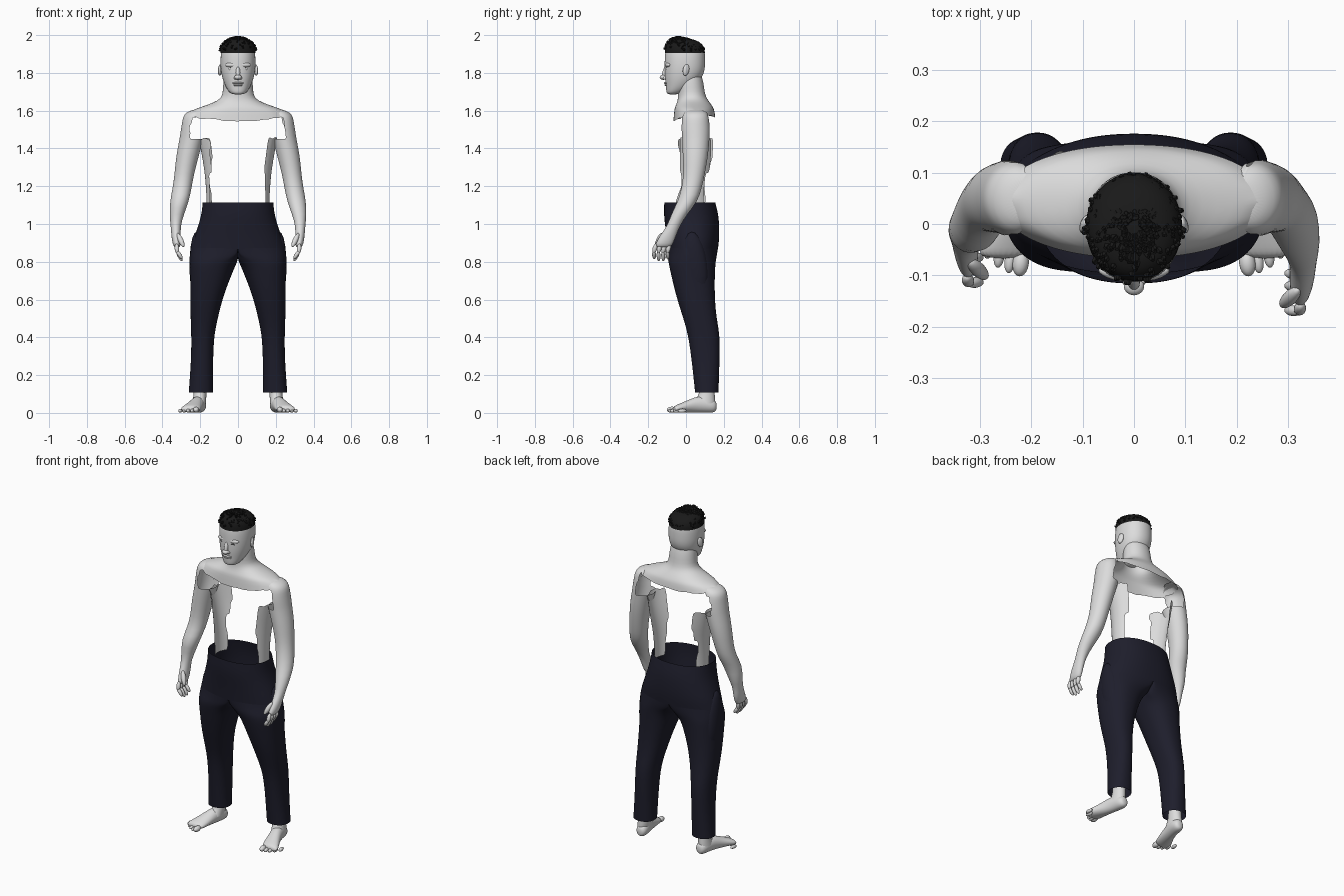
import bpy, bmesh, math, random
from mathutils import Vector, Matrix, Euler

random.seed(4)
if "Cube" in bpy.data.objects:
    bpy.data.objects.remove(bpy.data.objects["Cube"])


def material(name, rgb):
    m = bpy.data.materials.new(name)
    m.use_nodes = True
    m.diffuse_color = (*rgb, 1)
    bsdf = next(n for n in m.node_tree.nodes if n.type == 'BSDF_PRINCIPLED')
    bsdf.inputs["Base Color"].default_value = (*rgb, 1)
    bsdf.inputs["Roughness"].default_value = 0.8
    return m


SKIN = material("pale grey skin", (0.72, 0.72, 0.72))
CLOTH = material("dark navy cloth", (0.013, 0.013, 0.025))
HAIR = material("black hair", (0.01, 0.01, 0.01))


def finish(name, bm, mat, levels=0, smooth=True):
    bmesh.ops.recalc_face_normals(bm, faces=bm.faces)
    for f in bm.faces:
        f.smooth = smooth
    mesh = bpy.data.meshes.new(name)
    bm.to_mesh(mesh)
    bm.free()
    mesh.materials.append(mat)
    ob = bpy.data.objects.new(name, mesh)
    bpy.context.collection.objects.link(ob)
    if levels:
        sub = ob.modifiers.new("smooth", 'SUBSURF')
        sub.levels = sub.render_levels = levels
    return ob


def tube(name, rings, mat, side=0, n=24, power=2, caps="", upright=True,
         drop=0, ragged=0, cut=None, levels=1):
    """Loft elliptical rings (x, y, z, half width, half depth).

    A side of 1 or -1 keeps the part on that side of the body; drop lowers the last ring."""
    bm = bmesh.new()
    rows = []
    for x, y, z, a, b in rings:
        last = len(rows) == len(rings) - 1
        row = []
        for i in range(n):
            t = math.tau * i / n
            c, s = math.cos(t), math.sin(t)
            u = x + math.copysign(abs(c) ** (2 / power), c) * a
            v = math.copysign(abs(s) ** (2 / power), s) * b
            if side:
                u = max(u, 0) * side
            w = last * (random.uniform(-ragged, ragged) - drop * max(-s, s * .6))
            row.append(bm.verts.new((u, y + v, z + w) if upright else (u, y, z + v)))
        rows.append(row)
    for r, q in zip(rows, rows[1:]):
        for i in range(n):
            j = (i + 1) % n
            bm.faces.new((r[i], r[j], q[j], q[i]))
    if "s" in caps:
        bm.faces.new(rows[0])
    if "e" in caps:
        bm.faces.new(rows[-1])
    if cut:
        gone = [f for f in bm.faces if cut(f.calc_center_median())]
        bmesh.ops.delete(bm, geom=gone, context='FACES')
    return finish(name, bm, mat, levels)


def blob(name, loc, size, mat, rot=(0, 0, 0)):
    bm = bmesh.new()
    m = Matrix.LocRotScale(Vector(loc), Euler(rot), Vector(size))
    bmesh.ops.create_uvsphere(bm, u_segments=16, v_segments=10, radius=1, matrix=m)
    return finish(name, bm, mat)


def digit(name, a, b, r, side):
    """Tapered finger or toe between two points."""
    a, b = Vector(a), Vector(b)
    a.x, b.x = a.x * side, b.x * side
    d = b - a
    return blob(name, (a + b) / 2, (r, r, d.length / 2 + r / 2), SKIN,
                d.to_track_quat('Z', 'Y').to_euler())


# Head and face
tube("head", [(0, -.07, 1.685, .03, .028), (0, -.055, 1.70, .05, .05),
              (0, -.03, 1.735, .07, .077), (0, -.013, 1.775, .085, .1),
              (0, -.006, 1.82, .093, .108), (0, -.006, 1.87, .094, .108),
              (0, -.005, 1.92, .09, .106), (0, -.005, 1.96, .07, .085)],
     SKIN, caps="se", power=2.15, levels=2)
blob("nose_bridge", (0, -.112, 1.80), (.012, .014, .04), SKIN, (-.25, 0, 0))
blob("nose_tip", (0, -.121, 1.777), (.02, .018, .013), SKIN)
blob("upper_lip", (0, -.104, 1.746), (.03, .013, .006), SKIN)
blob("lower_lip", (0, -.101, 1.736), (.026, .013, .007), SKIN)
blob("chin", (0, -.083, 1.71), (.03, .02, .022), SKIN)
for side, tag in ((1, "left"), (-1, "right")):
    blob(tag + "_brow", (side * .038, -.097, 1.842), (.032, .012, .012), SKIN, (0, 0, side * .25))
    blob(tag + "_eye", (side * .036, -.099, 1.82), (.015, .007, .007), SKIN, (0, 0, side * .25))
    blob(tag + "_eyelashes", (side * .036, -.102, 1.826), (.014, .006, .0015), HAIR,
         (0, 0, side * .25))
    blob(tag + "_nostril", (side * .013, -.112, 1.773), (.009, .012, .009), SKIN)
    blob(tag + "_ear", (side * .096, .0, 1.815), (.009, .018, .031), SKIN, (-.2, 0, side * .35))

# Cropped hair: a cap covered in short tufts, highest toward the front
cap = [(0, -.006, 1.905, .095, .107), (0, -.006, 1.938, .095, .106),
       (0, -.015, 1.966, .08, .088), (0, -.022, 1.982, .045, .052)]
tube("hair_cap", cap, HAIR, caps="e")
bm = bmesh.new()
for k in range(300):
    t, h = random.uniform(0, math.tau), random.random() ** .7 * 1.4
    out = Vector((math.cos(t) * math.cos(h), math.sin(t) * math.cos(h), math.sin(h)))
    spot = Vector((out.x * .09, out.y * .1 - .008, 1.917 + out.z * (.062 - out.y * .025)))
    turn = (out + Vector((0, -.3, .2))).to_track_quat('Z', 'Y')
    bmesh.ops.create_cone(bm, cap_ends=True, segments=5, radius1=.011, radius2=.004,
                          depth=.024, matrix=Matrix.LocRotScale(spot, turn, None))
finish("hair_tufts", bm, HAIR, smooth=False)

# Neck and shoulder shell, open underneath with a ragged hem
tube("neck_and_shoulders",
     [(0, .02, 1.79, .07, .06), (0, .023, 1.75, .078, .07), (0, .028, 1.70, .08, .07),
      (0, .033, 1.665, .088, .075), (0, .04, 1.642, .13, .088), (0, .042, 1.62, .195, .1),
      (0, .044, 1.605, .235, .106), (0, .044, 1.592, .262, .111)],
     SKIN, n=48, drop=.045, ragged=.008, power=2.1)

# Strips of skin left along the flanks, widening toward the armpits
for side, tag in ((1, "left"), (-1, "right")):
    tube(tag + "_flank",
         [(0, .04, 1.06, .165, .11), (0, .04, 1.18, .168, .115), (0, .045, 1.27, .176, .122),
          (0, .05, 1.34, .187, .128), (0, .05, 1.4, .198, .13), (0, .05, 1.45, .207, .132)],
         SKIN, side, n=64, ragged=.012,
         cut=lambda c: c.x * side < .145 + random.uniform(-.012, .012))

# Arms and hands; the left arm hangs further forward
for side, tag, fwd in ((1, "left", .015), (-1, "right", -.04)):
    tube(tag + "_arm",
         [(.21, .05, 1.607, .025, .035), (.225, .05, 1.59, .052, .062),
          (.232, .05, 1.565, .06, .07), (.234, .05, 1.53, .063, .074),
          (.24, .051, 1.49, .064, .075), (.246, .052, 1.45, .063, .072),
          (.268, .05, 1.36, .06, .067), (.285, .043, 1.26, .051, .056),
          (.296, .03, 1.19, .05, .053), (.31, .005 + fwd / 3, 1.12, .05, .053),
          (.325, -.03 - fwd / 2, 1.05, .038, .042),
          (.33, -.055 - fwd * .7, .99, .026, .033),
          (.328, -.08 - fwd, .94, .025, .043), (.325, -.1 - fwd, .895, .022, .046),
          (.322, -.108 - fwd, .875, .014, .04)],
         SKIN, side, n=40, caps="se",
         cut=lambda c: 1.45 < c.z < 1.6
         and c.x * side < .25 - .6 * max(0, c.z - 1.53) + random.uniform(-.008, .008))
    for i in range(4):
        y = -.145 - fwd + i * .024
        low = .84 - (.012 if i in (1, 2) else 0)
        digit(tag + "_finger", (.325, y, .89), (.322, y - .01, .85), .012, side)
        digit(tag + "_fingertip", (.322, y - .01, .855), (.298, y - .008, low - .02), .0105, side)
    digit(tag + "_thumb", (.318, -.115 - fwd, .945), (.29, -.142 - fwd, .885), .014, side)

# Trousers: open waist flowing into two legs, a pouch on each outer thigh
tube("trouser_hips",
     [(0, .02, 1.115, .187, .135), (0, .027, 1.05, .193, .145), (0, .034, .98, .214, .143),
      (0, .037, .92, .236, .139), (0, .036, .865, .25, .133)],
     CLOTH, n=48, power=2.25, levels=2)
for side, tag in ((1, "left"), (-1, "right")):
    tube(tag + "_trouser_leg",
         [(0, .036, .875, .248, .134), (.05, .035, .84, .204, .13),
          (.105, .032, .81, .15, .127), (.135, .033, .775, .12, .122),
          (.15, .04, .7, .103, .112), (.168, .053, .6, .085, .1),
          (.179, .074, .5, .072, .088), (.187, .096, .41, .06, .084),
          (.19, .104, .28, .058, .074), (.197, .11, .108, .064, .062)],
         CLOTH, side, n=32, power=2.25, levels=2)
    blob(tag + "_thigh_pouch", (side * .22, .05, .78), (.037, .065, .18), CLOTH, (.12, 0, 0))

    # Ankle, foot and toes
    tube(tag + "_ankle",
         [(.2, .112, .22, .035, .04), (.2, .112, .12, .033, .038),
          (.202, .108, .085, .035, .046), (.206, .095, .05, .036, .06)],
         SKIN, side)
    tube(tag + "_foot",
         [(.2, .163, .035, .016, .02), (.2, .148, .036, .032, .035),
          (.204, .11, .045, .037, .044), (.215, .06, .045, .037, .044),
          (.23, .01, .034, .043, .033), (.248, -.04, .024, .052, .023),
          (.256, -.068, .018, .049, .016)],
         SKIN, side, caps="se", upright=False, levels=2)
    for i in range(5):
        x = .219 + i * .021
        y = -.094 + i * i * .0035
        r = .016 if i == 0 else .0105
        digit(tag + "_toe", (x, y + .035, r + .002), (x + .004, y, r), r, side)
